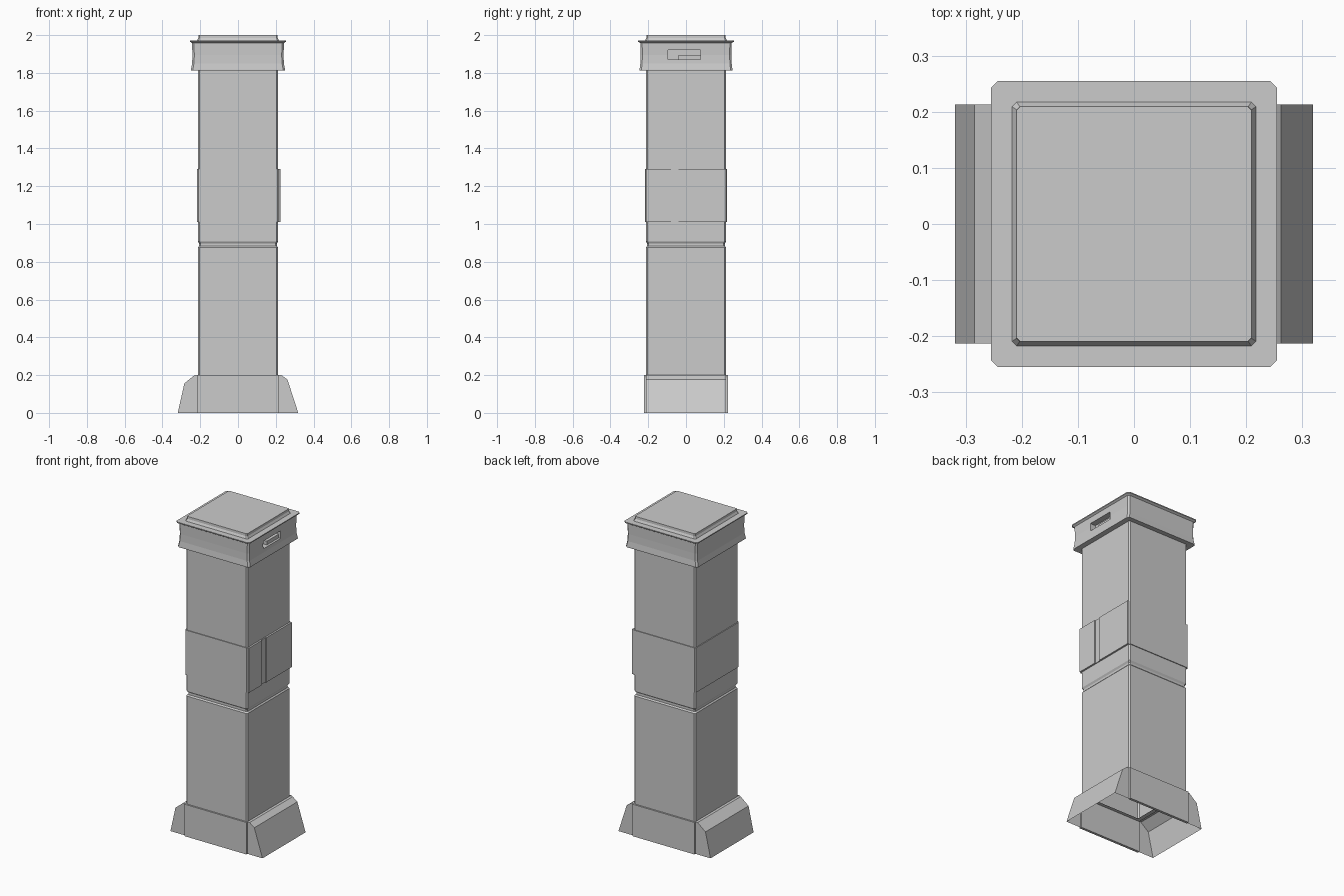
import bpy, bmesh

if "Cube" in bpy.data.objects:
    bpy.data.objects.remove(bpy.data.objects["Cube"])


def finish(name, bm):
    bmesh.ops.recalc_face_normals(bm, faces=bm.faces)
    mesh = bpy.data.meshes.new(name)
    bm.to_mesh(mesh)
    bm.free()
    obj = bpy.data.objects.new(name, mesh)
    bpy.context.collection.objects.link(obj)
    return obj


def loft(name, levels, cap_bottom=True, cap_top=True):
    """Stack chamfered square rings; each level is (half x, half y, chamfer, z)."""
    bm = bmesh.new()
    rings = []
    for hx, hy, c, z in levels:
        pts = [(hx, c - hy), (hx, hy - c), (hx - c, hy), (c - hx, hy),
               (-hx, hy - c), (-hx, c - hy), (c - hx, -hy), (hx - c, -hy)]
        rings.append([bm.verts.new((x, y, z)) for x, y in pts])
    for a, b in zip(rings, rings[1:]):
        for i in range(8):
            j = (i + 1) % 8
            bm.faces.new((a[i], a[j], b[j], b[i]))
    if cap_bottom:
        bm.faces.new(rings[0][::-1])
    if cap_top:
        bm.faces.new(rings[-1])
    return finish(name, bm)


def box(name, lo, hi):
    bm = bmesh.new()
    bmesh.ops.create_cube(bm, size=1)
    for v in bm.verts:
        v.co = [(a + b) / 2 + c * (b - a) for a, b, c in zip(lo, hi, v.co)]
    return finish(name, bm)


def foot(name, profile, side, half=0.213):
    """Hollow flared foot, open underneath and towards the column."""
    bm = bmesh.new()
    front, back = [[bm.verts.new((side * x, y, z)) for x, z in profile]
                   for y in (-half, half)]
    bm.faces.new(front)
    bm.faces.new(back[::-1])
    for i in range(1, len(profile) - 1):
        bm.faces.new((front[i], front[i + 1], back[i + 1], back[i]))
    return finish(name, bm)


# Column shaft with the recessed groove, open at the bottom
W = 0.213
loft("column", [
    (0.185, 0.185, 0.006, 0.195), (W, W, 0.008, 0.195),
    (W, W, 0.008, 0.876), (0.206, 0.206, 0.008, 0.884),
    (0.206, 0.206, 0.008, 0.897), (W, W, 0.008, 0.908),
    (W, W, 0.008, 1.83)], cap_bottom=False)

# Band around the middle, with a vertical slot between two plates on the right
loft("middle_band", [(0.218, 0.218, 0.008, 1.01), (0.218, 0.218, 0.008, 1.29)])
for label, y0, y1 in (("front", -0.212, -0.08), ("back", -0.04, 0.212)):
    box("right_plate_" + label, (0.214, y0, 1.01), (0.224, y1, 1.29))

# Head: slightly concave walls, projecting rim and raised lid
head = loft("head", [
    (0.205, 0.205, 0.008, 1.815), (0.249, 0.246, 0.010, 1.812),
    (0.249, 0.246, 0.010, 1.818), (0.243, 0.242, 0.010, 1.85),
    (0.241, 0.241, 0.010, 1.895), (0.244, 0.242, 0.010, 1.958),
    (0.255, 0.255, 0.012, 1.966), (0.255, 0.255, 0.012, 1.972),
    (0.217, 0.217, 0.008, 1.972), (0.210, 0.210, 0.006, 1.985),
    (0.209, 0.209, 0.006, 2.0)])

# Recessed window on the right of the head
cutter = box("window_cutter", (0.205, -0.095, 1.872), (0.30, 0.077, 1.92))
cutter.hide_render = True
mod = head.modifiers.new("window", "BOOLEAN")
mod.operation = "DIFFERENCE"
mod.solver = "EXACT"
mod.object = cutter
bpy.context.view_layer.objects.active = head
bpy.ops.object.modifier_apply(modifier=mod.name)
bpy.data.objects.remove(cutter)
box("window_ledge", (0.200, -0.04, 1.868), (0.228, 0.08, 1.895))

# Base: flat plates front and back, flared feet left and right
for label, s in (("front", -1), ("back", 1)):
    ys = sorted((s * 0.207, s * 0.223))
    box("base_plate_" + label, (-0.214, ys[0], 0), (0.214, ys[1], 0.2))
foot("left_foot", [(0.205, 0), (0.205, 0.2), (0.23, 0.2),
                   (0.284, 0.156), (0.319, 0)], -1)
foot("right_foot", [(0.205, 0), (0.205, 0.2), (0.23, 0.2),
                    (0.262, 0.176), (0.319, 0)], 1)
# Remove the inner wall of each foot so the base stays hollow
for name in ("left_foot", "right_foot"):
    mesh = bpy.data.objects[name].data
    bm = bmesh.new()
    bm.from_mesh(mesh)
    inner = [f for f in bm.faces if all(abs(abs(v.co.x) - 0.205) < 1e-4 for v in f.verts)]
    bmesh.ops.delete(bm, geom=inner, context="FACES")
    bm.to_mesh(mesh)
    bm.free()
